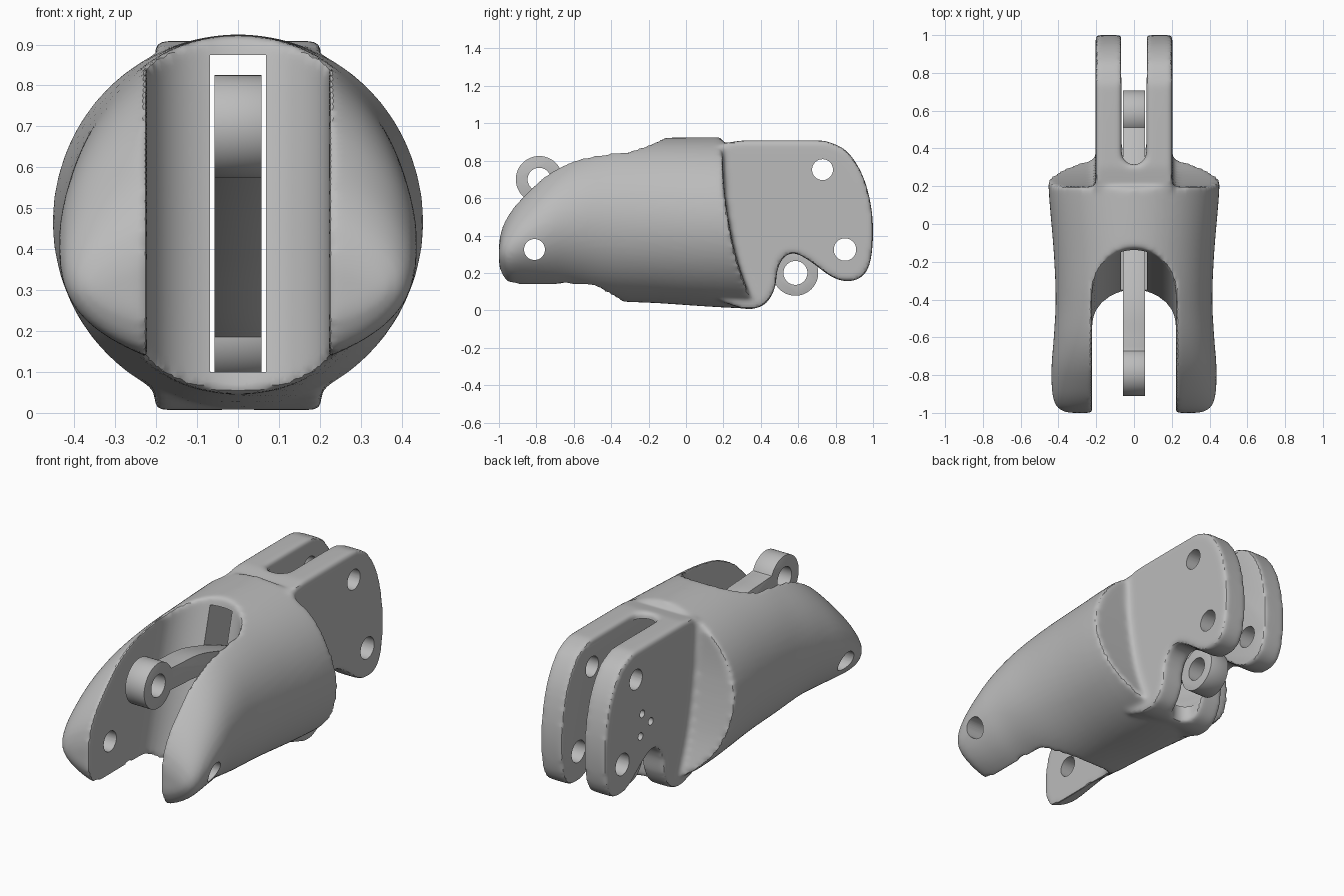
import bpy, bmesh
from math import sin, cos, pi
from mathutils import Vector

if "Cube" in bpy.data.objects:
    bpy.data.objects.remove(bpy.data.objects["Cube"])

grey = bpy.data.materials.new("light grey")
grey.use_nodes = True
grey.diffuse_color = (0.5, 0.5, 0.5, 1)
grey.node_tree.nodes["Principled BSDF"].inputs["Base Color"].default_value = (0.5, 0.5, 0.5, 1)


def spline(points, steps=6):
    """Smooth open path through tuples of any length."""
    pts = [Vector(p) for p in points]
    out = []
    for i in range(len(pts) - 1):
        a, b, c, d = pts[max(i - 1, 0)], pts[i], pts[i + 1], pts[min(i + 2, len(pts) - 1)]
        for k in range(steps):
            t = k / steps
            out.append(b + (c - a) * (t / 2) + (a * 2 - b * 5 + c * 4 - d) * (t * t / 2)
                       + (b * 3 - a - c * 3 + d) * (t ** 3 / 2))
    return out + [pts[-1]]


def skin(name, rings):
    """Closed solid through a list of equal rings."""
    bm = bmesh.new()
    loops = [[bm.verts.new(p) for p in ring] for ring in rings]
    n = len(loops[0])
    for a, b in zip(loops, loops[1:]):
        for i in range(n):
            bm.faces.new((a[i], a[(i + 1) % n], b[(i + 1) % n], b[i]))
    bm.faces.new(loops[0])
    bm.faces.new(loops[-1])
    bmesh.ops.recalc_face_normals(bm, faces=bm.faces)
    mesh = bpy.data.meshes.new(name)
    bm.to_mesh(mesh)
    bm.free()
    mesh.materials.append(grey)
    obj = bpy.data.objects.new(name, mesh)
    bpy.context.collection.objects.link(obj)
    return obj


def prism(name, outline, x0, x1):
    """Side outline (y, z) extruded across the width."""
    return skin(name, [[(x, p[0], p[1]) for p in outline] for x in (x0, x1)])


def disc(name, y, z, r, x0, x1, n=40):
    return prism(name, [(y + r * cos(2 * pi * i / n), z + r * sin(2 * pi * i / n)) for i in range(n)], x0, x1)


def round_slot(name, r, low, high, far):
    """Vertical slot with a round end; low and high are (end centre y, z)."""
    s = 1 if far < low[0] else -1
    rings = []
    for y, z in (low, high):
        arc = [(r * cos(pi * i / 24), y + s * r * sin(pi * i / 24), z) for i in range(25)]
        rings.append(arc + [(-r, far, z), (r, far, z)])
    return skin(name, rings)


def apply(obj, kind, **settings):
    mod = obj.modifiers.new(kind, kind)
    for key, value in settings.items():
        setattr(mod, key, value)
    bpy.ops.object.select_all(action='DESELECT')
    bpy.context.view_layer.objects.active = obj
    obj.select_set(True)
    bpy.ops.object.modifier_apply(modifier=mod.name)


def combine(obj, other, operation='DIFFERENCE'):
    apply(obj, 'BOOLEAN', object=other, operation=operation, solver='EXACT')
    bpy.data.objects.remove(other)


def finish(obj, angle):
    bpy.ops.object.select_all(action='DESELECT')
    bpy.context.view_layer.objects.active = obj
    obj.select_set(True)
    bpy.ops.object.shade_smooth_by_angle(angle=angle)


# Shell: y, centre height, half height, half width
stations = [(-1, .30, .08, .345), (-.985, .315, .15, .39), (-.95, .33, .215, .42),
            (-.88, .37, .27, .435), (-.75, .43, .34, .437), (-.6, .47, .39, .425),
            (-.4, .48, .43, .415), (-.15, .48, .442, .425), (.2, .47, .455, .453), (.5, .465, .46, .455)]
body = skin("finger_body", [[(w * cos(2 * pi * i / 72), y, c + h * sin(2 * pi * i / 72)) for i in range(72)]
                            for y, c, h, w in spline(stations, 4)])

# Shoulders behind the shell
shoulder = spline([(.19, 1.0), (.195, .85), (.21, .6), (.265, .3), (.35, .05), (.38, -.05)])
combine(body, prism("shoulder_cut", [tuple(p) for p in shoulder] + [(.8, -.05), (.8, 1.0)], -.6, .6))

# Rear knuckle block
knuckle_outline = spline([(.3, .908), (.68, .908), (.76, .9), (.86, .85), (.94, .73), (.985, .58), (1, .42), (.985, .26),
                          (.94, .18), (.86, .155), (.77, .185), (.66, .265), (.58, .305), (.525, .285), (.49, .22),
                          (.475, .12), (.43, .04), (.36, .008), (.3, .01)])
knuckle = prism("knuckle", [(.18, .05), (.18, .89)] + [tuple(p) for p in knuckle_outline], -.203, .203)
combine(body, knuckle, 'UNION')

# Front opening with a slanted round end, and the rear fork slots
combine(body, round_slot("front_opening", .222, (-.615, -.1), (-.30, 1.1), -1.3))
combine(body, round_slot("fork_top", .066, (.38, .5), (.38, 1.1), 1.3))
combine(body, round_slot("fork_bottom", .066, (.42, -.1), (.42, .55), 1.3))

# Soft fillets over the whole moulding
apply(body, 'REMESH', mode='VOXEL', voxel_size=.014)
apply(body, 'SMOOTH', factor=.5, iterations=9)

# Link channel and pin holes
combine(body, prism("channel", [(-.6, .1), (1.1, .1), (1.1, .875), (-.6, .875)], -.068, .068))
for y, z, r in ((-.81, .325, .056), (.73, .752, .056), (.85, .325, .06)):
    combine(body, disc("pin_hole", y, z, r, -.7, .7))
for y, z in ((.675, .54), (.60, .47), (.69, .42)):
    combine(body, disc("small_hole", y, z, .021, -.4, -.1, 20))
finish(body, .6)

# Inner link: curved bar with an eye at each end
path = spline([(-.785, .70), (-.6, .69), (-.4, .67), (-.1, .57), (.2, .42), (.45, .26), (.585, .2)], 8)
upper, lower = [], []
for i, p in enumerate(path):
    d = (path[min(i + 1, len(path) - 1)] - path[max(i - 1, 0)]).normalized()
    side = Vector((-d.y, d.x)) * .06
    upper.append(tuple(p + side))
    lower.append(tuple(p - side))
link = prism("inner_link", upper + lower[::-1], -.058, .058)
eyes = ((-.785, .70, .125, .062), (.585, .2, .122, .064))
for y, z, outer, hole in eyes:
    combine(link, disc("link_eye", y, z, outer, -.058, .058, 48), 'UNION')
apply(link, 'BEVEL', width=.013, segments=2, limit_method='ANGLE', angle_limit=1.0)
for y, z, outer, hole in eyes:
    combine(link, disc("eye_hole", y, z, hole, -.2, .2))
finish(link, .6)
